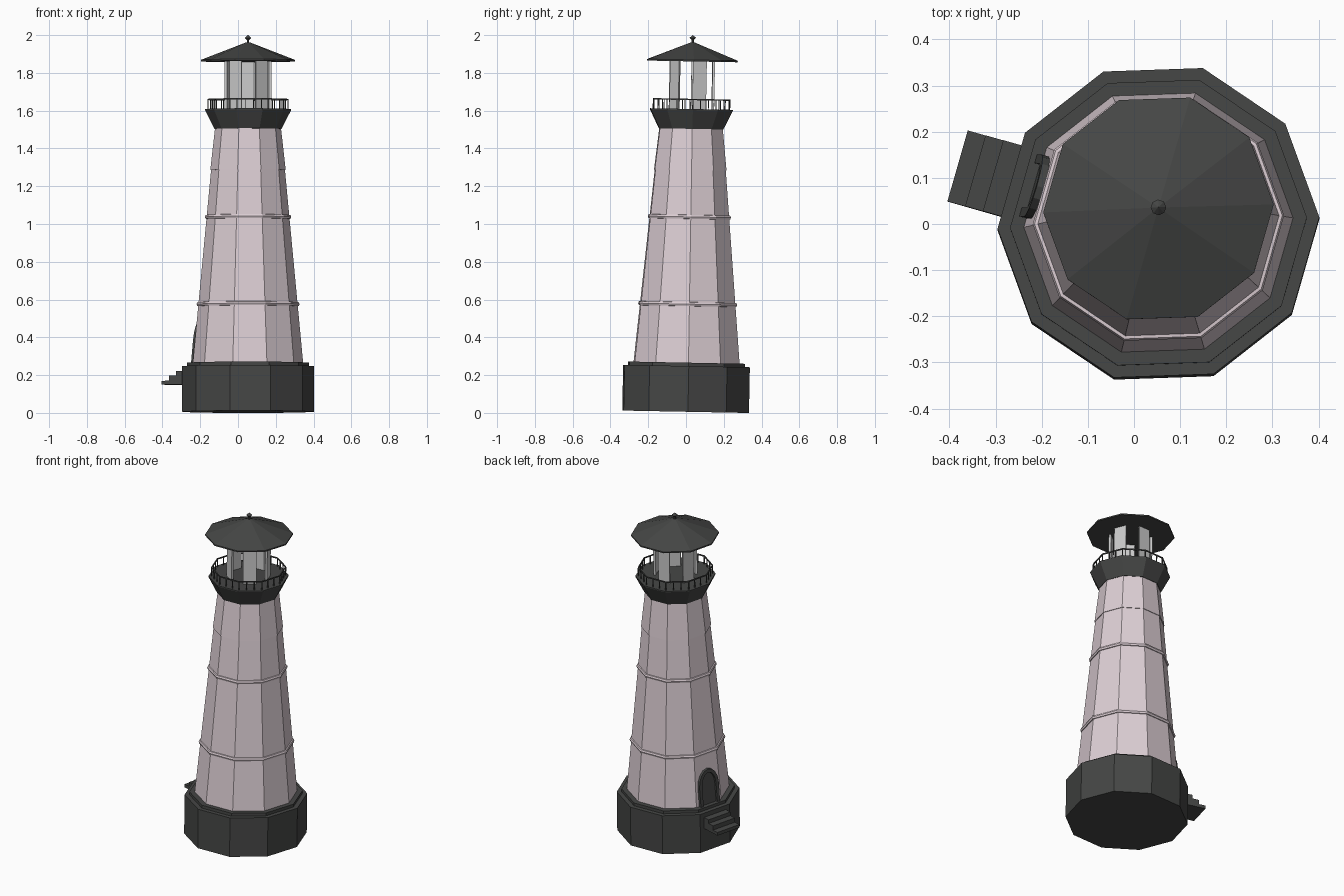
import bpy, bmesh
from math import cos, sin, pi, radians
from mathutils import Matrix, Vector

if "Cube" in bpy.data.objects:
    bpy.data.objects.remove(bpy.data.objects["Cube"])

# whole tower leans slightly towards +y
LEAN = Matrix.Translation((0.053, -0.002, 0.006)) @ Matrix.Rotation(radians(-1.1), 4, 'X')
SIDES, OFFSET = 10, radians(2)


def material(name, rgb):
    m = bpy.data.materials.new(name)
    m.diffuse_color = (*rgb, 1)
    m.use_nodes = True
    m.node_tree.nodes["Principled BSDF"].inputs["Base Color"].default_value = m.diffuse_color
    return m


DARK = material("dark_stone", (0.06, 0.062, 0.06))
PINK = material("pale_pink", (0.72, 0.62, 0.66))


def finish(bm, name, mat=None, local=Matrix.Identity(4)):
    bmesh.ops.recalc_face_normals(bm, faces=bm.faces)
    me = bpy.data.meshes.new(name)
    bm.to_mesh(me)
    bm.free()
    ob = bpy.data.objects.new(name, me)
    bpy.context.collection.objects.link(ob)
    ob.matrix_world = LEAN @ local
    if mat:
        me.materials.append(mat)
    return ob


def polar(r, a, z):
    return (r * cos(a), r * sin(a), z)


def lathe(name, profile, mat, closed=False, n=SIDES):
    """Turn an (r, z) profile into an n-sided solid."""
    bm = bmesh.new()
    rings = [[bm.verts.new(polar(r, OFFSET + 2 * pi * k / n, z)) for k in range(n)]
             for r, z in profile]
    pairs = list(zip(rings, rings[1:]))
    if closed:
        pairs.append((rings[-1], rings[0]))
    else:
        bm.faces.new(rings[0])
        bm.faces.new(rings[-1])
    for a, b in pairs:
        for k in range(n):
            j = (k + 1) % n
            bm.faces.new((a[k], a[j], b[j], b[k]))
    return finish(bm, name, mat)


def extrude_into(bm, pts, z0, z1):
    f = bm.faces.new([bm.verts.new((x, y, z0)) for x, y in pts])
    out = bmesh.ops.extrude_face_region(bm, geom=[f])["geom"]
    bmesh.ops.translate(bm, vec=(0, 0, z1 - z0),
                        verts=[v for v in out if isinstance(v, bmesh.types.BMVert)])


def prism(name, pts, z0, z1, mat, local=Matrix.Identity(4)):
    bm = bmesh.new()
    extrude_into(bm, pts, z0, z1)
    return finish(bm, name, mat, local)


def frame(x, y, z, origin):
    m = Matrix((x, y, z)).transposed().to_4x4()
    m.translation = origin
    return m


def tower_r(z):
    return 0.292 - (z - 0.26) * 0.117 / 1.24


# stone base and ledge
lathe("base", [(0.349, 0), (0.349, 0.242), (0.322, 0.242), (0.322, 0.26)], DARK)

# tapered tower with a slightly proud upper section
lathe("tower", [(tower_r(0.25), 0.25), (tower_r(1.28), 1.28), (tower_r(1.28) + 0.004, 1.28),
                (tower_r(1.5), 1.5)], PINK)
for name, z in (("lower_band", 0.57), ("upper_band", 1.032)):
    r = tower_r(z)
    lathe(name, [(r - 0.01, z - 0.012), (r + 0.006, z - 0.01), (r + 0.01, z),
                 (r + 0.006, z + 0.01), (r - 0.01, z + 0.012)], PINK, closed=True)

# gallery
lathe("gallery", [(0.178, 1.498), (0.228, 1.597), (0.228, 1.603)], DARK)
RAIL = 0.211
lathe("hand_rail", [(RAIL - 0.003, 1.65), (RAIL + 0.003, 1.65),
                    (RAIL + 0.003, 1.657), (RAIL - 0.003, 1.657)], DARK, closed=True)
bm = bmesh.new()
for k in range(SIDES):
    a = Vector(polar(RAIL, OFFSET + k * 2 * pi / SIDES, 0))
    b = Vector(polar(RAIL, OFFSET + (k + 1) * 2 * pi / SIDES, 0))
    for i in range(3):
        p = a.lerp(b, i / 3)
        s = 0.0025
        extrude_into(bm, [(p.x - s, p.y - s), (p.x + s, p.y - s),
                          (p.x + s, p.y + s), (p.x - s, p.y + s)], 1.598, 1.652)
finish(bm, "rail_posts", DARK)

# lantern panels on every other side
bm = bmesh.new()
for k in range(0, SIDES, 2):
    a, b = OFFSET + k * 2 * pi / SIDES, OFFSET + (k + 1) * 2 * pi / SIDES
    extrude_into(bm, [polar(r, t, 0)[:2] for r, t in
                      ((0.125, a), (0.125, b), (0.112, b), (0.112, a))], 1.6, 1.865)
finish(bm, "lantern_panels")

# roof and finial
lathe("roof", [(0.25, 1.855), (0.25, 1.863), (0.012, 1.955)], DARK)
lathe("finial", [(0.006, 1.945), (0.006, 1.968), (0.017, 1.98), (0.001, 1.994)], DARK, n=8)

# door, set on one sloping face
ang = OFFSET + radians(162)
out = Vector((cos(ang), sin(ang), 0))
side = Vector((-sin(ang), cos(ang), 0))
slope = 0.117 / 1.24 * cos(pi / SIDES)
up = (Vector((0, 0, 1)) - out * slope).normalized()
door_space = frame(side, up, side.cross(up), out * 0.278 + Vector((0, 0, 0.255)))


def arch(w, spring, rise, n=8):
    pts = [(w, 0)] + [(w * cos(pi * i / n), spring + rise * sin(pi * i / n))
                      for i in range(n + 1)]
    return pts + [(-w, 0)]


outer, inner = arch(0.07, 0.12, 0.1), arch(0.05, 0.12, 0.078)
bm = bmesh.new()
for i in range(len(outer) - 1):
    extrude_into(bm, [outer[i], outer[i + 1], inner[i + 1], inner[i]], -0.02, 0.016)
bmesh.ops.remove_doubles(bm, verts=bm.verts, dist=1e-5)
seen = {}
for f in bm.faces:
    seen.setdefault(frozenset(f.verts), []).append(f)
finish(bm, "door_frame", DARK, door_space)
prism("door", inner, -0.02, 0.004, DARK, door_space)

# three entrance steps
steps = [(0.32, 0.145), (0.453, 0.145), (0.453, 0.165), (0.413, 0.165), (0.413, 0.192),
         (0.373, 0.192), (0.373, 0.215), (0.32, 0.215)]
stair_space = frame(out, Vector((0, 0, 1)), -side, Vector((0, 0, 0)))
prism("entrance_steps", steps, -0.08, 0.08, DARK, stair_space)
